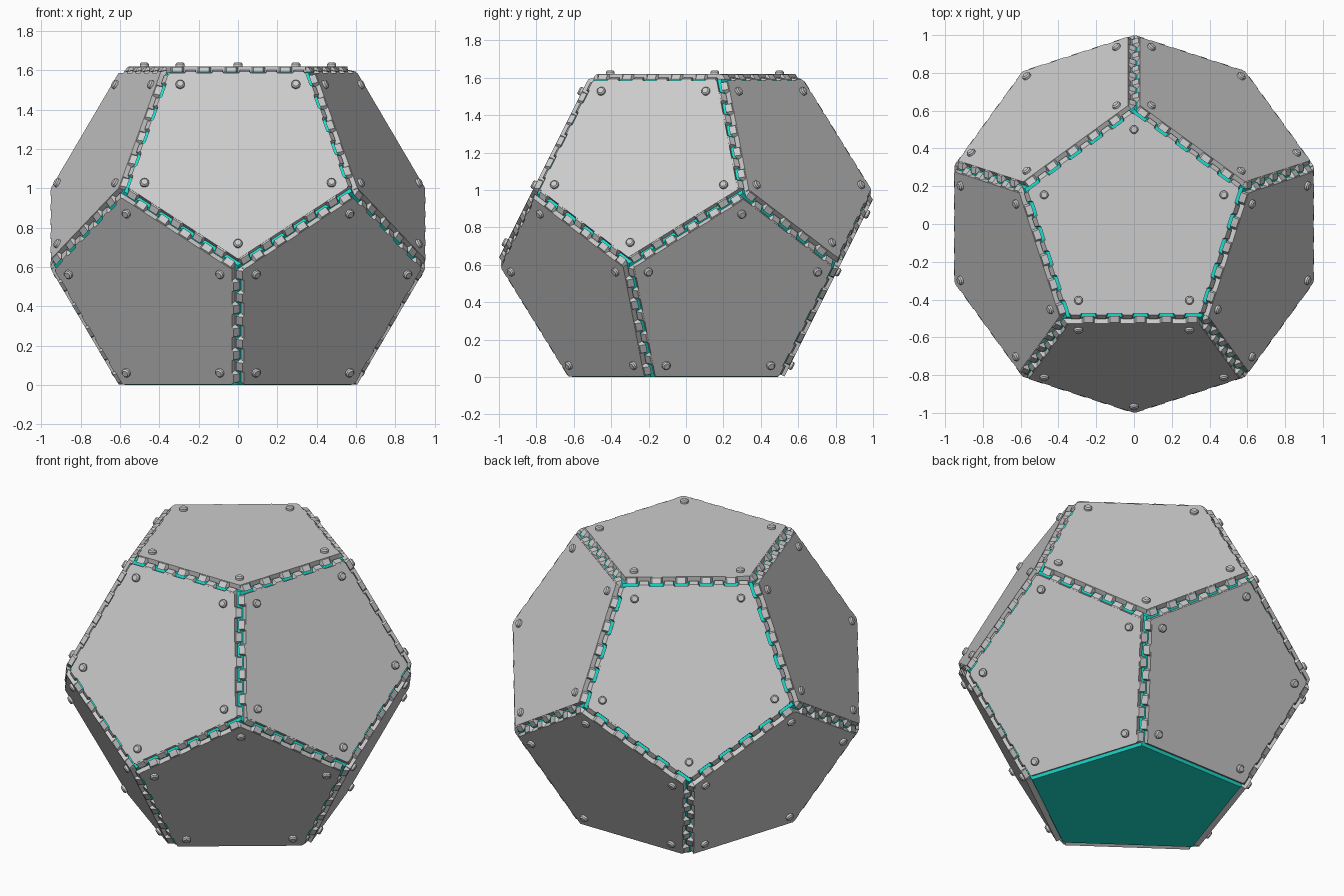
import bpy, bmesh, math
from mathutils import Vector, Matrix

if "Cube" in bpy.data.objects:
    bpy.data.objects.remove(bpy.data.objects["Cube"])

R0 = 0.795                 # core inradius, also height of the centre
T = 0.03                   # plate thickness
INR = 0.473                # plate inradius
SIDE = 2 * INR * math.tan(math.pi / 5)
TEETH = 5
CENTRE = Vector((0, 0, R0))


def make_object(name, bm, mat=None):
    bmesh.ops.recalc_face_normals(bm, faces=bm.faces[:])
    me = bpy.data.meshes.new(name)
    bm.to_mesh(me)
    bm.free()
    if mat:
        me.materials.append(mat)
    ob = bpy.data.objects.new(name, me)
    bpy.context.collection.objects.link(ob)
    return ob


def loft(bm, lower, upper, m=Matrix()):
    """Closed solid between two matching loops."""
    a = [bm.verts.new(m @ Vector(p)) for p in lower]
    b = [bm.verts.new(m @ Vector(p)) for p in upper]
    n = len(a)
    bm.faces.new(a[::-1])
    bm.faces.new(b)
    for i in range(n):
        j = (i + 1) % n
        bm.faces.new((a[i], a[j], b[j], b[i]))


def ring(r, z, n, start):
    return [(r * math.cos(start + math.tau * i / n),
             r * math.sin(start + math.tau * i / n), z) for i in range(n)]


# Teal dodecahedron core, bottom face left bare
teal = bpy.data.materials.new("teal")
teal.diffuse_color = (0.01, 0.72, 0.62, 1)
teal.use_nodes = True
teal.node_tree.nodes["Principled BSDF"].inputs["Base Color"].default_value = teal.diffuse_color
phi = (1 + math.sqrt(5)) / 2
mid = R0 / (phi / 2)       # radius of the two middle vertex rings
up = math.pi / 2
bm = bmesh.new()
for r, z, start in ((mid / phi, R0, up), (mid, mid * 0.191 / 0.809 * phi / 2, up),
                    (mid, -mid * 0.191 / 0.809 * phi / 2, -up), (mid / phi, -R0, -up)):
    for p in ring(r, z, 5, start):
        bm.verts.new(CENTRE + Vector(p))
bmesh.ops.convex_hull(bm, input=bm.verts[:])
bmesh.ops.dissolve_limit(bm, angle_limit=math.radians(2),
                         verts=bm.verts[:], edges=bm.edges[:])
make_object("core", bm, teal)


def plate(name, normal, toward, bare_edge=False):
    """Pentagon plate with one edge facing 'toward', toothed rim and five studs."""
    x = toward.cross(normal)
    frame = Matrix((x, toward, normal)).transposed().to_4x4()
    frame = Matrix.Translation(CENTRE + normal * R0) @ frame

    c = INR / math.cos(math.pi / 5)
    bm = bmesh.new()
    loft(bm, ring(c, 0, 5, -up), ring(c, T, 5, -up))

    # Sloped wedge teeth along each edge, offset so neighbours interlock
    pitch = SIDE / TEETH
    for k in range(5):
        if bare_edge and k == 0:
            continue
        rot = Matrix.Rotation(math.tau * k / 5, 4, 'Z')
        for i in range(TEETH):
            s = SIDE / 2 - (i + 0.25) * pitch
            a, b = 0.036, 0.024
            y0, y1, y2 = INR - 0.005, INR + 0.030, INR + 0.008
            loft(bm,
                 [(s - a, y0, 0.001), (s + a, y0, 0.001), (s + b, y1, 0.001), (s - b, y1, 0.001)],
                 [(s - a, y0, T - 0.002), (s + a, y0, T - 0.002),
                  (s + b, y2, T - 0.002), (s - b, y2, T - 0.002)], rot)
    bm.transform(frame)
    make_object(name, bm)

    # Chamfered round studs near the corners
    bm = bmesh.new()
    for px, py, _ in ring(0.5, 0, 5, -up):
        m = Matrix.Translation((px, py, T))
        loft(bm, ring(0.023, -0.005, 12, 0), ring(0.023, 0.012, 12, 0), m)
        loft(bm, ring(0.023, 0.012, 12, 0), ring(0.016, 0.019, 12, 0), m)
    bm.transform(frame)
    make_object(name + "_studs", bm)


# Top plate, five upper plates and five lower plates
plate("top_plate", Vector((0, 0, 1)), Vector((0, -1, 0)))
co, si = 2 / math.sqrt(5), 1 / math.sqrt(5)
for i in range(5):
    for level, sign, start in (("upper", 1, -up), ("lower", -1, up)):
        ang = start + math.tau * i / 5
        d = Vector((math.cos(ang), math.sin(ang), 0))
        n = d * co + Vector((0, 0, sign * si))
        t = -d * si + Vector((0, 0, sign * co))
        plate(f"{level}_plate_{i + 1}", n, t, bare_edge=sign < 0)
